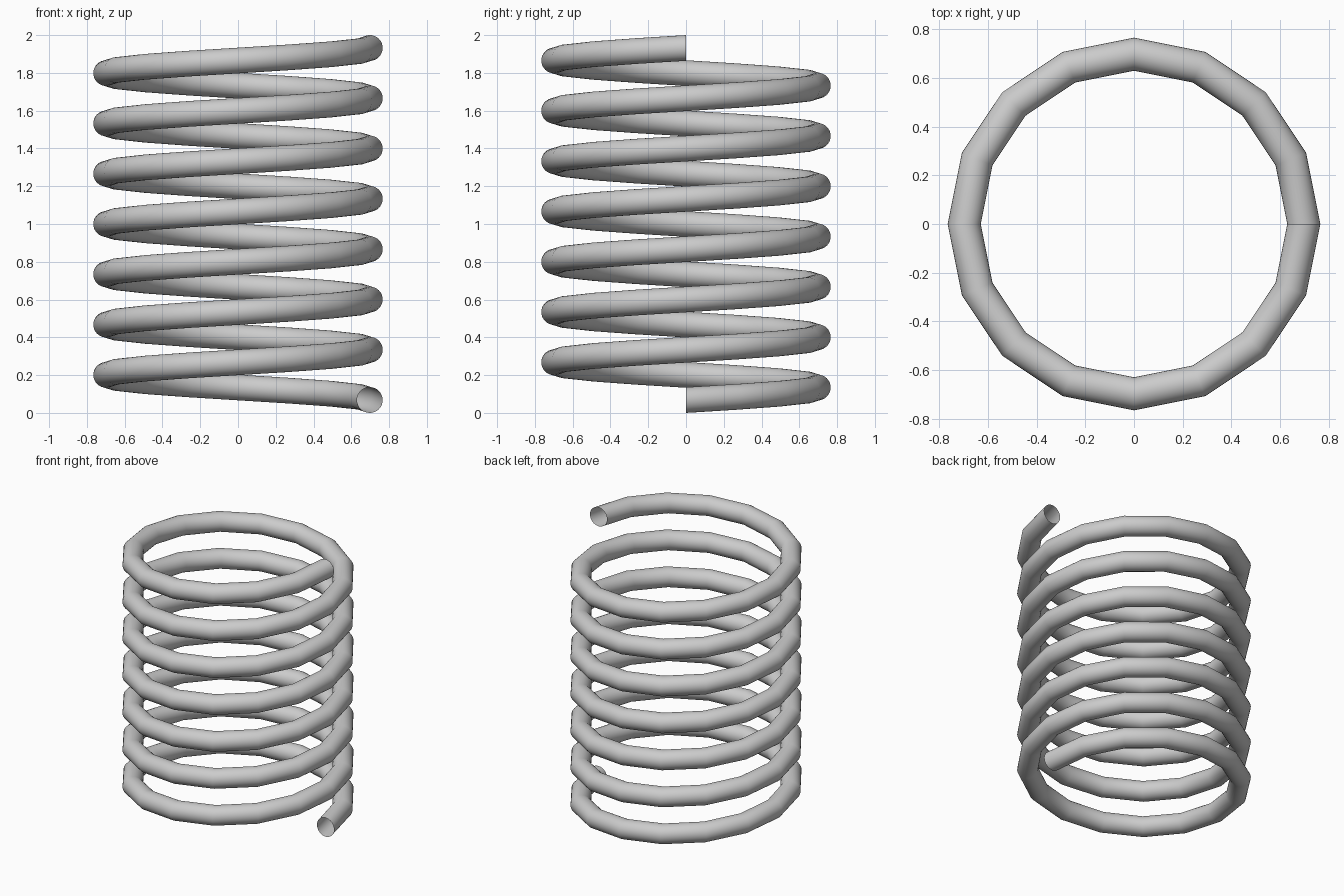
import bpy, bmesh
from math import pi
from mathutils import Matrix

if "Cube" in bpy.data.objects:
    bpy.data.objects.remove(bpy.data.objects["Cube"])

COIL_R, WIRE_R, TURNS = 0.698, 0.068, 7
PITCH = (2 - 2 * WIRE_R) / TURNS

# wire cross-section: an upright ring in the XZ plane
bm = bmesh.new()
place = Matrix.Translation((COIL_R, 0, WIRE_R)) @ Matrix.Rotation(pi / 2, 4, 'X')
bmesh.ops.create_circle(bm, segments=32, radius=WIRE_R, matrix=place)
mesh = bpy.data.meshes.new("coil_spring")
bm.to_mesh(mesh)
bm.free()
spring = bpy.data.objects.new("coil_spring", mesh)
bpy.context.collection.objects.link(spring)

# sweep the ring into an open-ended helix, 16 steps per turn
screw = spring.modifiers.new("helix", 'SCREW')
screw.axis = 'Z'
screw.angle = 2 * pi
screw.screw_offset = PITCH
screw.iterations = TURNS
screw.steps = screw.render_steps = 16
screw.use_smooth_shade = True
screw.use_normal_calculate = True
